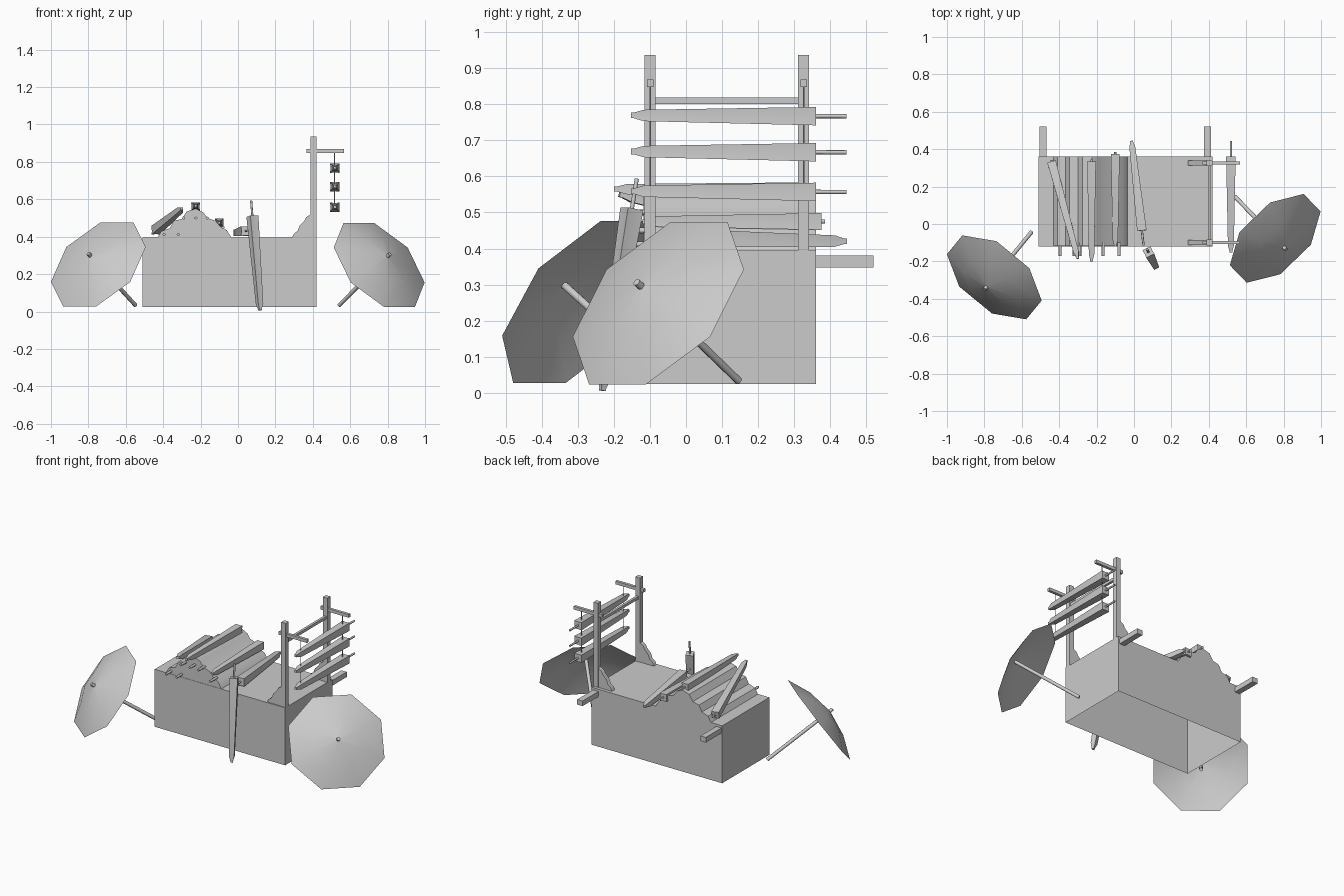
import bpy, bmesh, math
from mathutils import Vector, Matrix

cube = bpy.data.objects.get("Cube")
if cube:
    bpy.data.objects.remove(cube, do_unlink=True)

grey = bpy.data.materials.new("plain grey")
grey.use_nodes = True
grey.diffuse_color = (0.6, 0.6, 0.6, 1)
grey.node_tree.nodes["Principled BSDF"].inputs["Base Color"].default_value = (0.6, 0.6, 0.6, 1)


def finish(bm, name, angle=32, solid=True):
    if solid:
        bmesh.ops.recalc_face_normals(bm, faces=bm.faces)
    mesh = bpy.data.meshes.new(name)
    bm.to_mesh(mesh)
    bm.free()
    mesh.materials.append(grey)
    mesh.shade_smooth()
    mesh.set_sharp_from_angle(angle=math.radians(angle))
    obj = bpy.data.objects.new(name, mesh)
    bpy.context.collection.objects.link(obj)
    return obj


def box(name, low, high, open_bottom=False):
    low, high = Vector(low), Vector(high)
    bm = bmesh.new()
    bmesh.ops.create_cube(bm, size=1)
    for v in bm.verts:
        v.co = (low + high) / 2 + v.co * (high - low)
    if open_bottom:
        bottom = [f for f in bm.faces if f.normal.z < -0.5]
        bmesh.ops.delete(bm, geom=bottom, context='FACES_ONLY')
    return finish(bm, name, solid=not open_bottom)


def frame(start, end):
    """Matrix at start whose local z runs to end, with local x level."""
    start, end = Vector(start), Vector(end)
    n = (end - start).normalized()
    u = Vector((0, 0, 1)).cross(n)
    u = u.normalized() if u.length > 0.001 else Vector((1, 0, 0))
    v = n.cross(u)
    return Matrix.Translation(start) @ Matrix((u, v, n)).transposed().to_4x4()


def loft(name, start, end, rings, sides, star=1.0, turn=0.0, caps=True, angle=32):
    """Skin rings of (distance, radius); every second corner is pulled in by star."""
    m = frame(start, end)
    bm = bmesh.new()
    loops = []
    for dist, radius in rings:
        loop = []
        for i in range(sides):
            a = turn + math.tau * i / sides
            r = radius * (star if i % 2 else 1)
            loop.append(bm.verts.new(m @ Vector((r * math.cos(a), r * math.sin(a), dist))))
        loops.append(loop)
    for a, b in zip(loops, loops[1:]):
        for i in range(sides):
            j = (i + 1) % sides
            bm.faces.new((a[i], a[j], b[j], b[i]))
    if caps:
        bm.faces.new(loops[0])
        bm.faces.new(loops[-1])
    return finish(bm, name, angle, solid=caps)


def rod(name, start, end, radius, sides=8):
    length = (Vector(end) - Vector(start)).length
    return loft(name, start, end, [(0, radius), (length, radius)], sides, angle=50)


def prism(name, profile, y0, y1):
    """Extrude an (x, z) profile along y."""
    bm = bmesh.new()
    face = bm.faces.new([bm.verts.new((x, y0, z)) for x, z in profile])
    new = bmesh.ops.extrude_face_region(bm, geom=[face])["geom"]
    verts = [g for g in new if isinstance(g, bmesh.types.BMVert)]
    bmesh.ops.translate(bm, verts=verts, vec=(0, y1 - y0, 0))
    return finish(bm, name, 40)


def closed_umbrella(name, butt, tip, wide=0.031, handle=0.085):
    butt, tip = Vector(butt), Vector(tip)
    length = (tip - butt).length
    rings = [(0, wide), (length * 0.93, wide * 0.62),
             (length * 0.985, wide * 0.3), (length, wide * 0.3)]
    loft(name + "_cloth", butt, tip, rings, 8, star=0.66, turn=math.pi / 4, angle=25)
    back = (butt - tip).normalized()
    rod(name + "_shaft", butt, butt + back * handle, 0.006)


def open_umbrella(name, foot, apex):
    foot, apex = Vector(foot), Vector(apex)
    axis = (apex - foot).normalized()
    top = (apex - foot).length
    rod(name + "_shaft", foot, apex, 0.011)
    rings = [(top - 0.102, 0.297), (top - 0.045, 0.16), (top - 0.02, 0.004)]
    loft(name + "_canopy", foot, apex, rings, 8, turn=math.pi / 8, caps=False, angle=60)


# Counter box with carrying handles
box("counter_box", (-0.51, -0.12, 0.025), (0.42, 0.36, 0.395), open_bottom=True)
for name, x in (("right", -0.505), ("left", 0.373)):
    box(name + "_handle", (x, 0.355, 0.347), (x + 0.038, 0.52, 0.38))

# Hanging rack: posts, scalloped braces, arms and cords
brace = [(0.29, 0.395), (0.297, 0.415), (0.318, 0.43), (0.33, 0.46),
         (0.355, 0.485), (0.365, 0.505), (0.39, 0.52), (0.39, 0.395)]
for name, y in (("front", -0.115), ("back", 0.31)):
    box(name + "_post", (0.388, y, 0.39), (0.42, y + 0.031, 0.937))
    box(name + "_arm", (0.365, y + 0.007, 0.848), (0.567, y + 0.025, 0.868))
    prism(name + "_brace", brace, y + 0.002, y + 0.029)
    rod(name + "_cord", (0.517, y + 0.016, 0.55), (0.517, y + 0.016, 0.86), 0.0025, 6)
box("rack_crossbeam", (0.396, -0.09, 0.8), (0.412, 0.315, 0.818))

# Closed umbrellas hung on the rack
for i, z in enumerate((0.767, 0.667, 0.557)):
    closed_umbrella(f"hung_umbrella_{i + 1}", (0.518, 0.36, z), (0.518, -0.153, z + 0.002), 0.036)

# Corrugated heap with shaft ends poking out
heap = [(-0.43, 0.395), (-0.41, 0.43), (-0.365, 0.445), (-0.345, 0.485), (-0.3, 0.495),
        (-0.275, 0.535), (-0.225, 0.55), (-0.185, 0.53), (-0.165, 0.5), (-0.12, 0.485),
        (-0.095, 0.455), (-0.06, 0.435), (-0.035, 0.395)]
prism("umbrella_heap", heap, -0.118, 0.36)
for i, (x, z) in enumerate(((-0.395, 0.412), (-0.32, 0.412), (-0.29, 0.5),
                            (-0.225, 0.5), (-0.165, 0.5), (-0.08, 0.45))):
    rod(f"heap_shaft_{i + 1}", (x, -0.1, z), (x, -0.17, z), 0.008)

# Loose closed umbrellas on the heap and counter
closed_umbrella("slope_umbrella", (-0.44, 0.33, 0.435), (-0.3, -0.185, 0.55), 0.033, 0.01)
closed_umbrella("ridge_umbrella", (-0.227, 0.335, 0.56), (-0.227, -0.2, 0.565), 0.033, 0.01)
closed_umbrella("side_umbrella", (-0.1, 0.375, 0.475), (-0.1, -0.12, 0.475), 0.033, 0.01)
closed_umbrella("counter_umbrella", (0.042, -0.035, 0.43), (-0.013, 0.445, 0.42), 0.036, 0.08)

# Closed umbrella leaning on the front
closed_umbrella("leaning_umbrella", (0.077, -0.15, 0.51), (0.118, -0.232, 0.006), 0.034, 0.085)

# Open umbrellas resting at both ends
open_umbrella("right_open_umbrella", (-0.548, -0.043, 0.033), (-0.8, -0.35, 0.31))
open_umbrella("left_open_umbrella", (0.54, 0.146, 0.033), (0.813, -0.137, 0.307))
